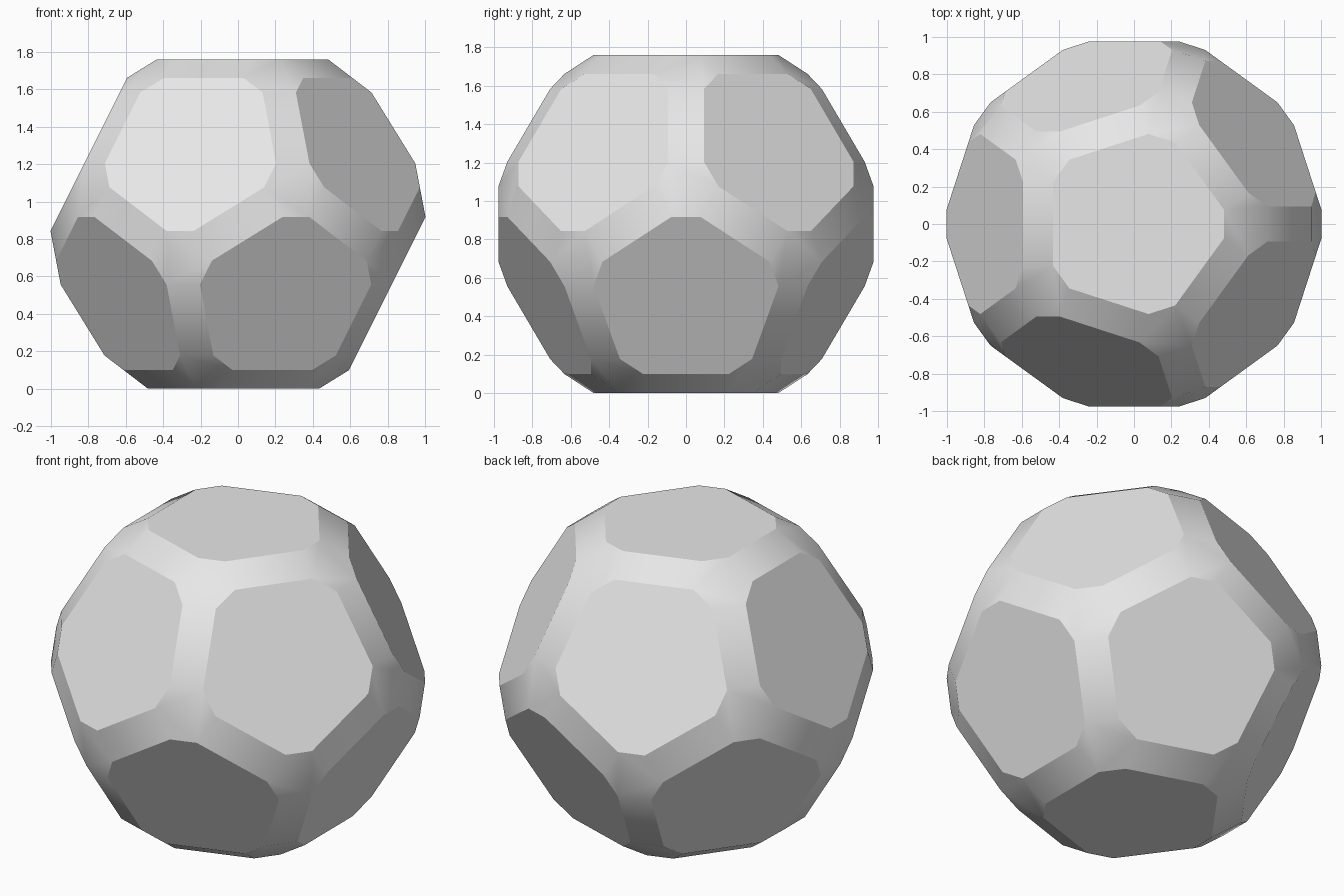
import bpy, bmesh, math
from mathutils import Vector

if "Cube" in bpy.data.objects:
    bpy.data.objects.remove(bpy.data.objects["Cube"])

R = 0.88         # distance from the centre to each flat face
APOTHEM = 0.434  # face centre to a long side
CORNER = 0.482   # face centre to a short cut corner
HALF = (CORNER - APOTHEM * math.cos(math.radians(36))) / math.sin(math.radians(36))
TILT = 1 / math.sqrt(5)

# Twelve face directions: top, bottom and two rings of five
normals = [Vector((0, 0, 1)), Vector((0, 0, -1))]
for k in range(5):
    for start, z in ((180, TILT), (0, -TILT)):
        a = math.radians(start + 72 * k)
        normals.append(Vector((2 * TILT * math.cos(a), 2 * TILT * math.sin(a), z)))

# Corner-cut pentagon faces, joined by bevel strips and corner hexagons
bm = bmesh.new()
for n in normals:
    for m in normals:
        if abs(n.dot(m) - TILT) < 0.01:
            t = (m - n * TILT).normalized()
            s = n.cross(t)
            for side in (-HALF, HALF):
                bm.verts.new(n * R + t * APOTHEM + s * side + Vector((0, 0, R)))
bmesh.ops.convex_hull(bm, input=bm.verts[:])
bmesh.ops.dissolve_limit(bm, angle_limit=math.radians(2),
                         verts=bm.verts[:], edges=bm.edges[:])
bmesh.ops.recalc_face_normals(bm, faces=bm.faces[:])

mesh = bpy.data.meshes.new("bevelled_dodecahedron")
bm.to_mesh(mesh)
bm.free()
body = bpy.data.objects.new("bevelled_dodecahedron", mesh)
bpy.context.collection.objects.link(body)

grey = bpy.data.materials.new("light_grey")
grey.diffuse_color = (0.8, 0.8, 0.8, 1)
grey.use_nodes = True
grey.node_tree.nodes["Principled BSDF"].inputs["Base Color"].default_value = grey.diffuse_color
mesh.materials.append(grey)

# Flat main faces, soft blend between strips and corners
bpy.context.view_layer.objects.active = body
body.select_set(True)
bpy.ops.object.shade_smooth_by_angle(angle=math.radians(30))
